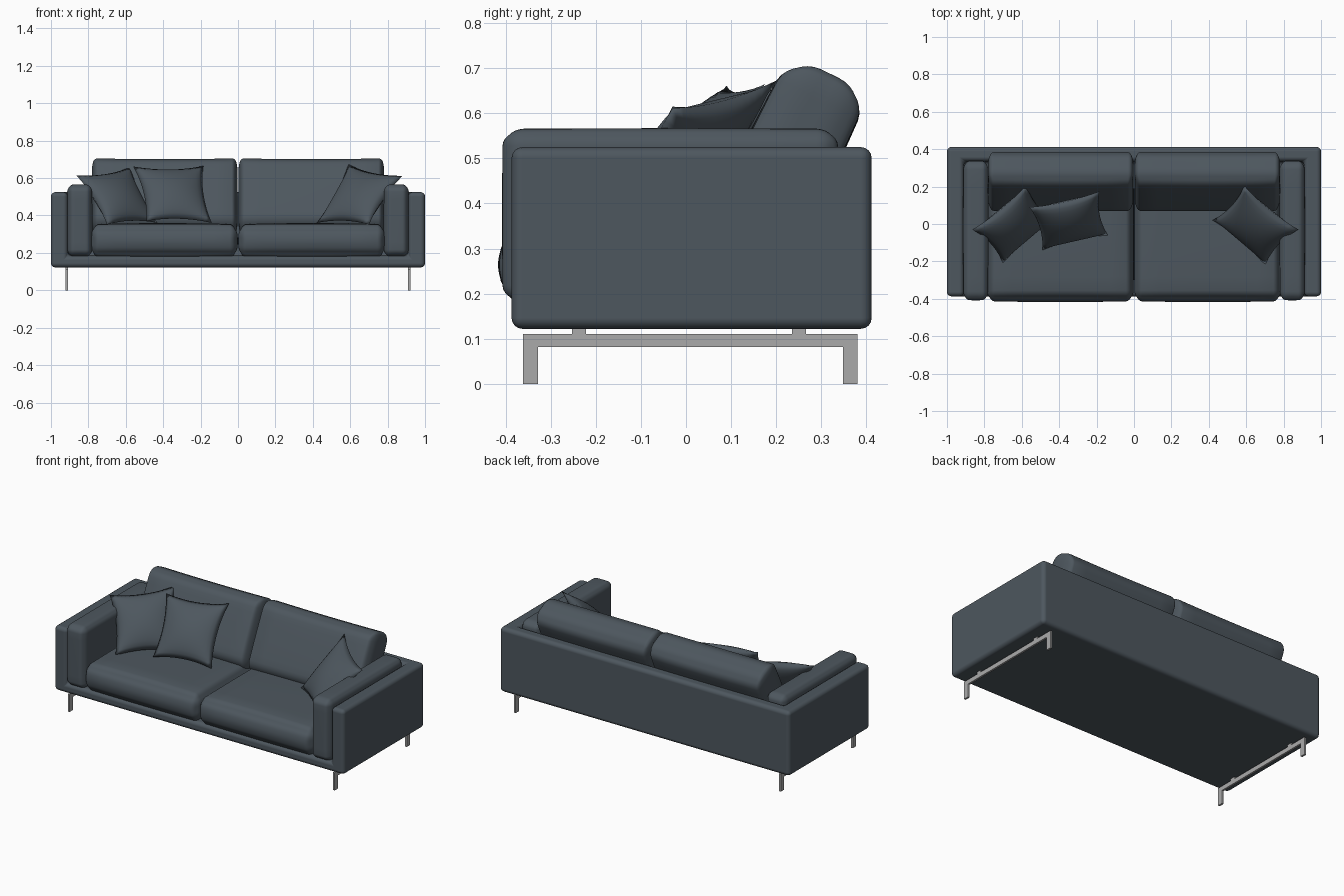
import bpy, bmesh, math
from mathutils import Vector, Matrix

cube = bpy.data.objects.get("Cube")
if cube:
    bpy.data.objects.remove(cube, do_unlink=True)


def material(name, rgb, roughness):
    m = bpy.data.materials.new(name)
    m.use_nodes = True
    m.diffuse_color = (*rgb, 1)
    bsdf = next(n for n in m.node_tree.nodes if n.type == 'BSDF_PRINCIPLED')
    bsdf.inputs["Base Color"].default_value = (*rgb, 1)
    bsdf.inputs["Roughness"].default_value = roughness
    return m


FABRIC = material("slate_fabric", (0.075, 0.095, 0.113), 0.9)
METAL = material("grey_metal", (0.4, 0.4, 0.4), 0.5)


def finish(name, bm, mat, smooth=True):
    bmesh.ops.recalc_face_normals(bm, faces=bm.faces)
    me = bpy.data.meshes.new(name)
    bm.to_mesh(me)
    bm.free()
    me.materials.append(mat)
    if smooth:
        me.shade_smooth()
    ob = bpy.data.objects.new(name, me)
    bpy.context.collection.objects.link(ob)
    return ob


def add_box(bm, lo, hi):
    lo, hi = Vector(lo), Vector(hi)
    mat = Matrix.Translation((lo + hi) / 2) @ Matrix.Diagonal((*(hi - lo), 1))
    bmesh.ops.create_cube(bm, size=1, matrix=mat)


def soft_box(name, center, half, r, puff=(0, 0, 0), tilt=0, sag=0):
    """Rounded cushion: r is the rounding and puff the bulge along each axis."""
    bm = bmesh.new()
    bmesh.ops.create_cube(bm, size=2)
    bmesh.ops.subdivide_edges(bm, edges=bm.edges[:], cuts=15, use_grid_fill=True)
    turn = Matrix.Rotation(tilt, 3, 'X')
    for v in bm.verts:
        t = v.co.copy()
        core, off = Vector(), Vector()
        for i in range(3):
            a, sign = abs(t[i]), math.copysign(1, t[i])
            core[i] = sign * (half[i] - r[i]) * min(1, a * 2)
            off[i] = sign * max(0, a * 2 - 1)
        off.normalize()
        p = Vector(core[i] + off[i] * r[i] for i in range(3))
        # bulge each side most at its middle
        for i in range(3):
            j, k = (i + 1) % 3, (i + 2) % 3
            p[i] += puff[i] * t[i] * (1 - t[j] ** 2) * (1 - t[k] ** 2)
        p.z -= sag * max(0, t.z) * (1 - t.x ** 2)
        v.co = Vector(center) + turn @ p
    return finish(name, bm, FABRIC)


def pillow(name, corners, thick, n=16):
    """Scatter pillow stretched between bottom and top corner pairs."""
    bl, br, tl, tr = map(Vector, corners)
    normal = (br - bl).cross(tl - bl).normalized()
    bm = bmesh.new()
    for side in (-1, 1):
        made = bmesh.ops.create_grid(bm, x_segments=n, y_segments=n, size=1)
        for v in made["verts"]:
            u, w = v.co.x, v.co.y
            bulge = max(0, (1 - u * u) * (1 - w * w)) ** 0.6
            # edges pull inward between the pointed corners
            a = (1 + u * (1 - 0.12 * (1 - w * w))) / 2
            b = (1 + w * (1 - 0.12 * (1 - u * u))) / 2
            p = bl.lerp(br, a).lerp(tl.lerp(tr, a), b)
            v.co = p + normal * side * thick * bulge
    bmesh.ops.remove_doubles(bm, verts=bm.verts, dist=0.0005)
    return finish(name, bm, FABRIC)


# Outer frame: base, two side panels and back as one solid, open front and top
xs, ys, zs = (-1, -0.91, 0.91, 1), (-0.387, 0.335, 0.412), (0.122, 0.185, 0.525)
solid = {(i, j, k) for i in range(3) for j in range(2) for k in range(2)} - {(1, 0, 1)}
bm = bmesh.new()
for cell in solid:
    for axis in range(3):
        for step in (0, 1):
            near = list(cell)
            near[axis] += 2 * step - 1
            if tuple(near) in solid:
                continue
            ring = []
            for d, e in ((0, 0), (1, 0), (1, 1), (0, 1)):
                c = list(cell)
                c[axis] += step
                c[(axis + 1) % 3] += d
                c[(axis + 2) % 3] += e
                ring.append(bm.verts.new((xs[c[0]], ys[c[1]], zs[c[2]])))
            bm.faces.new(ring)
bmesh.ops.remove_doubles(bm, verts=bm.verts, dist=0.0005)
bmesh.ops.recalc_face_normals(bm, faces=bm.faces)
bmesh.ops.dissolve_limit(bm, angle_limit=0.02, verts=bm.verts, edges=bm.edges)
frame = finish("outer_frame", bm, FABRIC)
bevel = frame.modifiers.new("soft_edges", 'BEVEL')
bevel.width = 0.024
bevel.segments = 4
bevel.limit_method = 'ANGLE'
bevel.harden_normals = True

# Paired parts on the model's right and left
for s, side in ((-1, "right"), (1, "left")):
    soft_box("arm_cushion_" + side, (s * 0.846, -0.035, 0.373), (0.064, 0.37, 0.19),
             (0.03, 0.045, 0.035), puff=(0.004, 0.003, 0.004))
    soft_box("seat_cushion_" + side, (s * 0.394, -0.055, 0.264), (0.391, 0.35, 0.078),
             (0.04, 0.05, 0.055), puff=(0.002, 0.012, 0.018))
    soft_box("back_cushion_" + side, (s * 0.392, 0.2285, 0.5), (0.389, 0.092, 0.218),
             (0.03, 0.07, 0.07), puff=(0, 0.012, 0), tilt=math.radians(-26), sag=0.012)

    # Sled leg: two feet, a rail and two mounting blocks
    bm = bmesh.new()
    x0, x1 = sorted((s * 0.909, s * 0.921))
    for y0, y1, z0, z1 in ((-0.362, -0.328, 0, 0.11), (0.348, 0.38, 0, 0.11),
                           (-0.328, 0.348, 0.082, 0.11),
                           (-0.253, -0.222, 0.11, 0.13), (0.235, 0.266, 0.11, 0.13)):
        add_box(bm, (x0, y0, z0), (x1, y1, z1))
    finish("leg_frame_" + side, bm, METAL, smooth=False)

# Scatter pillows: bottom pair, then top pair of corners
pillow("corner_pillow_right", ((-0.70, -0.21, 0.35), (-0.43, 0.02, 0.36),
                               (-0.865, -0.03, 0.615), (-0.575, 0.21, 0.66)), 0.06)
pillow("front_pillow_right", ((-0.49, -0.14, 0.37), (-0.14, -0.06, 0.36),
                              (-0.56, 0.09, 0.662), (-0.185, 0.175, 0.665)), 0.06)
pillow("corner_pillow_left", ((0.42, 0.02, 0.36), (0.70, -0.22, 0.35),
                              (0.59, 0.205, 0.675), (0.88, -0.03, 0.612)), 0.06)
